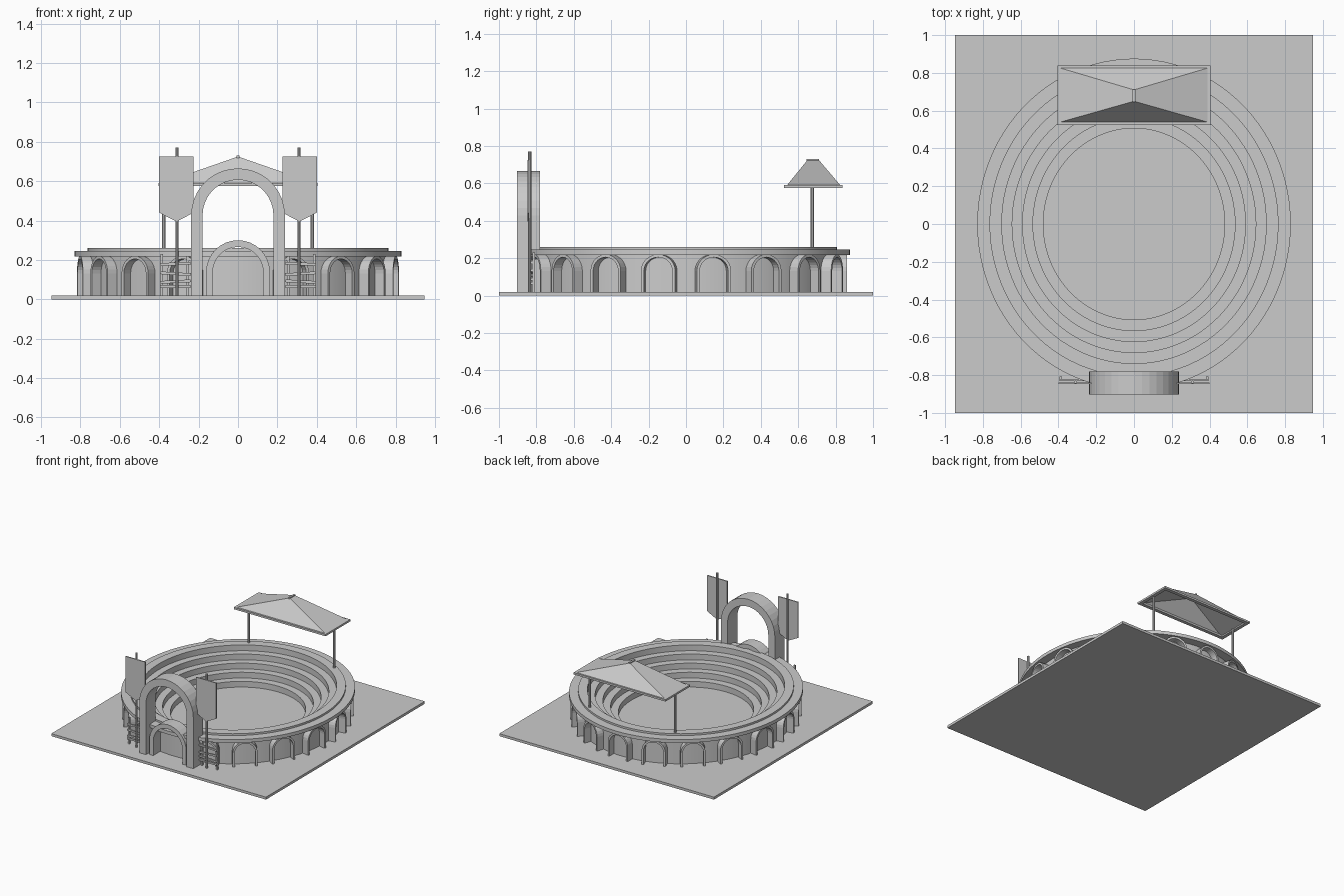
import bpy, bmesh, math
from mathutils import Matrix

cube = bpy.data.objects.get("Cube")
if cube:
    bpy.data.objects.remove(cube, do_unlink=True)

STONE = bpy.data.materials.new("pale grey")
STONE.use_nodes = True
STONE.diffuse_color = (0.6, 0.6, 0.6, 1)
STONE.node_tree.nodes["Principled BSDF"].inputs["Base Color"].default_value = (0.6, 0.6, 0.6, 1)

STRETCH = 1.055   # the bowl is slightly longer front to back
GROUND = 0.02


def finish(bm, name, smooth=False):
    bmesh.ops.recalc_face_normals(bm, faces=bm.faces[:])
    mesh = bpy.data.meshes.new(name)
    bm.to_mesh(mesh)
    bm.free()
    mesh.materials.append(STONE)
    obj = bpy.data.objects.new(name, mesh)
    bpy.context.collection.objects.link(obj)
    if smooth:
        bpy.ops.object.select_all(action='DESELECT')
        obj.select_set(True)
        bpy.context.view_layer.objects.active = obj
        bpy.ops.object.shade_smooth_by_angle(angle=math.radians(25))
    return obj


def box(name, x, y, z, tilt=0):
    """Box from (low, high) ranges, tilted about its own y axis."""
    bm = bmesh.new()
    mid = [sum(r) / 2 for r in (x, y, z)]
    size = [r[1] - r[0] for r in (x, y, z)]
    m = Matrix.Translation(mid) @ Matrix.Rotation(tilt, 4, 'Y') @ Matrix.Diagonal((*size, 1))
    bmesh.ops.create_cube(bm, size=1, matrix=m)
    return finish(bm, name)


def pole(name, x, y, low, high, radius):
    bm = bmesh.new()
    bmesh.ops.create_cone(bm, cap_ends=True, segments=10, radius1=radius, radius2=radius,
                          depth=high - low, matrix=Matrix.Translation((x, y, (low + high) / 2)))
    return finish(bm, name, True)


def lathe(name, profile, segments=96):
    """Closed (radius, height) profile swept around the oval."""
    bm = bmesh.new()
    rings = []
    for i in range(segments):
        a = 2 * math.pi * i / segments
        rings.append([bm.verts.new((r * math.cos(a), r * STRETCH * math.sin(a), z))
                      for r, z in profile])
    n = len(profile)
    for i in range(segments):
        p, q = rings[i], rings[(i + 1) % segments]
        for j in range(n):
            k = (j + 1) % n
            bm.faces.new((p[j], q[j], q[k], p[k]))
    return finish(bm, name, True)


def arch_curve(half, top, steps):
    spring = top - half
    arc = [(half * math.cos(math.pi * i / steps), spring + half * math.sin(math.pi * i / steps))
           for i in range(steps + 1)]
    return [(half, GROUND)] + arc + [(-half, GROUND)]


def arch(name, half, top, thick, depth, steps=14, matrix=Matrix()):
    """Round-headed arch band; depth is a (low, high) range along y."""
    outer = arch_curve(half, top, steps)
    inner = arch_curve(half - thick, top - thick, steps)
    bm = bmesh.new()
    rows = [[bm.verts.new(matrix @ Matrix.Translation((x, y, z)).to_translation())
             for x, z in curve]
            for curve, y in ((outer, depth[0]), (inner, depth[0]),
                             (inner, depth[1]), (outer, depth[1]))]
    for r in range(4):
        a, b = rows[r], rows[(r + 1) % 4]
        for i in range(len(outer) - 1):
            bm.faces.new((a[i], a[i + 1], b[i + 1], b[i]))
    for end in (0, -1):
        bm.faces.new([row[end] for row in rows])
    return finish(bm, name)


# Ground slab
box("ground_slab", (-0.947, 0.947), (-1, 1), (0, GROUND))

# Stepped seating bowl with its outer wall
wall, inner, rim, floor, tiers = 0.765, 0.48, 0.26, 0.03, 5
profile = [(inner, GROUND), (wall, GROUND), (wall, rim)]
for i in range(tiers):
    r = 0.7 + (inner - 0.7) * i / (tiers - 1)
    z = rim + (floor - rim) * i / tiers
    profile += [(r, z), (r, z + (floor - rim) / tiers)]
lathe("seating_bowl", profile)

# Arena floor
bm = bmesh.new()
bmesh.ops.create_cone(bm, cap_ends=True, segments=96, radius1=inner + 0.005, radius2=inner + 0.005,
                      depth=floor - GROUND,
                      matrix=Matrix.Translation((0, 0, (floor + GROUND) / 2))
                      @ Matrix.Diagonal((1, STRETCH, 1, 1)))
finish(bm, "arena_floor")

# Ledge over the arcade
lathe("arcade_ledge", [(0.755, 0.218), (0.83, 0.218), (0.83, 0.245), (0.755, 0.245)])

# Arcade around the wall, leaving the front bay to the entrance
BAYS = 18
for i in range(BAYS):
    if i == 0:
        continue
    turn = Matrix.Diagonal((1, STRETCH, 1, 1)) @ Matrix.Rotation(2 * math.pi * i / BAYS, 4, 'Z')
    arch("arcade_arch", 0.088, 0.22, 0.015, (-0.815, -0.745), matrix=turn)

# Entrance: tall gate with a low vault inside it
arch("entrance_gate", 0.238, 0.665, 0.058, (-0.903, -0.78), 18)
arch("entrance_vault", 0.162, 0.3, 0.034, (-0.885, -0.785), 16)

for side, s in (("left", 1), ("right", -1)):
    def span(a, b):
        return tuple(sorted((a * s, b * s)))

    # Banner hanging from a pole
    pole(side + "_banner_pole", 0.31 * s, -0.836, GROUND, 0.77, 0.009)
    bm = bmesh.new()
    outline = [(0.225, 0.725), (0.4, 0.725), (0.4, 0.44), (0.3125, 0.395), (0.225, 0.44)]
    face = bm.faces.new([bm.verts.new((x * s, -0.848, z)) for x, z in outline])
    ext = bmesh.ops.extrude_face_region(bm, geom=[face])
    bmesh.ops.translate(bm, vec=(0, 0.009, 0),
                        verts=[g for g in ext["geom"] if isinstance(g, bmesh.types.BMVert)])
    finish(bm, side + "_banner")

    # Rough timber fence beside the gate
    for x in (0.255, 0.388):
        box(side + "_fence_post", span(x - 0.006, x + 0.006), (-0.822, -0.808), (GROUND, 0.23))
    for z, tilt in ((0.065, 0), (0.09, 0.05), (0.13, -0.06), (0.18, 0.04)):
        box(side + "_fence_rail", span(0.24, 0.395), (-0.832, -0.82), (z - 0.007, z + 0.007), tilt * s)

    # Canopy post
    pole(side + "_canopy_post", 0.377 * s, 0.675, 0.235, 0.585, 0.009)

# Canopy eaves frame
X, Y0, Y1, EAVES = 0.405, 0.525, 0.838, (0.575, 0.59)
BAR = 0.028
for y in (Y0, Y1 - BAR):
    box("canopy_eaves_long", (-X, X), (y, y + BAR), EAVES)
for x in (-X, X - BAR):
    box("canopy_eaves_short", (x, x + BAR), (Y0 + BAR, Y1 - BAR), EAVES)

# Hipped canopy roof, open underneath
bm = bmesh.new()
RX, R0, R1 = 0.388, 0.54, 0.825
a, b, c, d = [bm.verts.new((x, y, EAVES[1])) for x, y in ((-RX, R0), (RX, R0), (RX, R1), (-RX, R1))]
e, f = [bm.verts.new((0, y, 0.725)) for y in (0.65, 0.71)]
for loop in ((a, b, e), (b, c, f, e), (c, d, f), (d, a, e, f)):
    bm.faces.new(loop)
roof = finish(bm, "canopy_roof")
mod = roof.modifiers.new("thickness", 'SOLIDIFY')
mod.thickness = 0.008
mod.offset = -1
box("canopy_ridge", (-0.007, 0.007), (0.645, 0.712), (0.715, 0.731))
